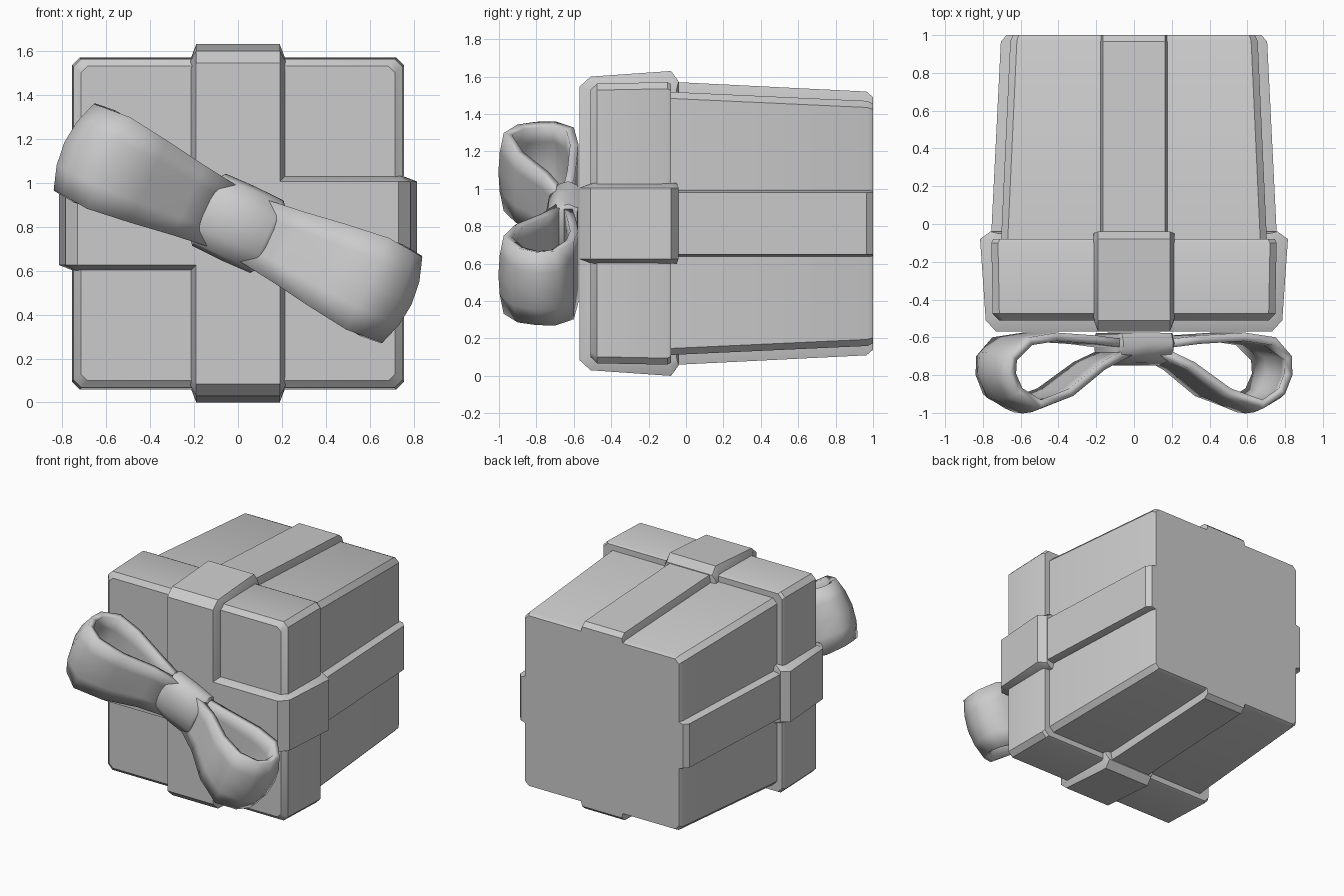
import bpy, bmesh, math

if "Cube" in bpy.data.objects:
    bpy.data.objects.remove(bpy.data.objects["Cube"])

CZ = 0.815               # height of the box axis
TILT = math.radians(25)  # slant of the bow


def finish(name, bm, angle=35):
    bmesh.ops.recalc_face_normals(bm, faces=bm.faces)
    me = bpy.data.meshes.new(name)
    bm.to_mesh(me)
    bm.free()
    me.polygons.foreach_set("use_smooth", [True] * len(me.polygons))
    me.set_sharp_from_angle(angle=math.radians(angle))
    ob = bpy.data.objects.new(name, me)
    ob.location.z = CZ
    bpy.context.collection.objects.link(ob)
    return ob


def loft(name, sections, angle=35):
    """Skin a list of closed rings and cap both ends."""
    bm = bmesh.new()
    rings = [[bm.verts.new(p) for p in s] for s in sections]
    n = len(rings[0])
    for a, b in zip(rings, rings[1:]):
        for i in range(n):
            j = (i + 1) % n
            bm.faces.new((a[i], a[j], b[j], b[i]))
    bm.faces.new(rings[0])
    bm.faces.new(rings[-1])
    return finish(name, bm, angle)


def square(y, r, c):
    """Chamfered square ring of half size r at depth y."""
    k = r - c
    return [(x, y, z) for x, z in ((r, -k), (r, k), (k, r), (-k, r),
                                   (-r, k), (-r, -k), (-k, -r), (k, -r))]


# Tapered box and its lid
loft("box_body", [square(-0.12, 0.705, 0.035), square(0.97, 0.655, 0.035), square(1.0, 0.64, 0.03)])
loft("box_lid", [square(-0.51, 0.715, 0.03), square(-0.475, 0.748, 0.035),
                 square(-0.10, 0.755, 0.035), square(-0.08, 0.745, 0.035)])


# Ribbon on the tapered body, one vertical and one horizontal
def body_ring(y, low, high, swap):
    half = [(0.18, -low), (0.18, low), (0.165, high)]
    pts = half + [(-x, -z if i < 2 else z) for i, (x, z) in
                  ((2, half[2]), (0, half[0]), (1, half[1]))]
    pts += [(-0.165, -high), (0.165, -high)]
    return [(z, y, x) if swap else (x, y, z) for x, z in pts]


# Ribbon wrapped around the lid
outer = [(-0.57, 0.73), (-0.51, 0.785), (-0.08, 0.815), (-0.04, 0.76)]
inner = [(-0.505, 0.70), (-0.49, 0.74), (-0.09, 0.75), (-0.05, 0.72)]


def lid_ring(profile, x, swap):
    pts = profile + [(y, -r) for y, r in reversed(profile)]
    return [(r, y, x) if swap else (x, y, r) for y, r in pts]


for swap, label in ((False, "vertical"), (True, "horizontal")):
    loft(label + "_body_ribbon", [body_ring(-0.1, 0.69, 0.758, swap),
                                  body_ring(0.965, 0.64, 0.705, swap),
                                  body_ring(1.0, 0.62, 0.675, swap)])
    loft(label + "_lid_ribbon", [lid_ring(inner, -0.215, swap), lid_ring(outer, -0.19, swap),
                                 lid_ring(outer, 0.19, swap), lid_ring(inner, 0.215, swap)])

# Bow loops: path of (along bow, depth, half width), crowned across the strip
path = [(0.05, -0.62, 0.15), (0.30, -0.59, 0.17), (0.55, -0.575, 0.21), (0.72, -0.60, 0.23),
        (0.82, -0.70, 0.22), (0.825, -0.80, 0.215), (0.78, -0.90, 0.22), (0.65, -0.975, 0.23),
        (0.45, -0.91, 0.205), (0.25, -0.77, 0.175), (0.05, -0.68, 0.15)]
bm = bmesh.new()
rows = []
for i, (u, y, h) in enumerate(path):
    a, b = path[max(i - 1, 0)], path[min(i + 1, len(path) - 1)]
    du, dy = b[0] - a[0], b[1] - a[1]
    d = math.hypot(du, dy)
    row = []
    for t in (-1, -0.5, 0, 0.5, 1):
        bulge = 0.045 * (1 - t * t) * max(0, (u - 0.4) / 0.4)
        if y > -0.65:
            bulge = 0
        row.append(bm.verts.new((u - dy / d * bulge, y + du / d * bulge * -1 * -1, h * t)))
    # push the crown outward, away from the loop centre
    for v in row:
        off_u, off_y = v.co.x - u, v.co.y - y
        if off_u * (u - 0.5) + off_y * (y + 0.77) < 0:
            v.co.x, v.co.y = u - off_u, y - off_y
    rows.append(row)
for a, b in zip(rows, rows[1:]):
    for i in range(4):
        bm.faces.new((a[i], b[i], b[i + 1], a[i + 1]))
bmesh.ops.recalc_face_normals(bm, faces=bm.faces)
# make normals face out of the loop so the thickness grows inward
bm.normal_update()
tip = min(bm.faces, key=lambda f: -f.calc_center_median().x)
flip = tip.normal.x < 0
loops = finish("bow_loops", bm, 60)
if flip:
    loops.data.flip_normals()
loops.rotation_euler.y = TILT
sol = loops.modifiers.new("thickness", 'SOLIDIFY')
sol.thickness = 0.045
sol.offset = -1
loops.modifiers.new("mirror", 'MIRROR')

# Knot wrapped around the middle of the bow
knot_profile = [(-0.16, -0.575), (-0.185, -0.63), (-0.165, -0.69), (-0.09, -0.735), (0, -0.75),
                (0.09, -0.735), (0.165, -0.69), (0.185, -0.63), (0.16, -0.575)]
knot = loft("bow_knot", [[(u, -0.64 + (y + 0.64) * s, v * s) for v, y in knot_profile]
                         for u, s in ((-0.16, 0.88), (-0.145, 0.98), (0, 1.0),
                                      (0.145, 0.98), (0.16, 0.88))], 45)
knot.rotation_euler.y = TILT
